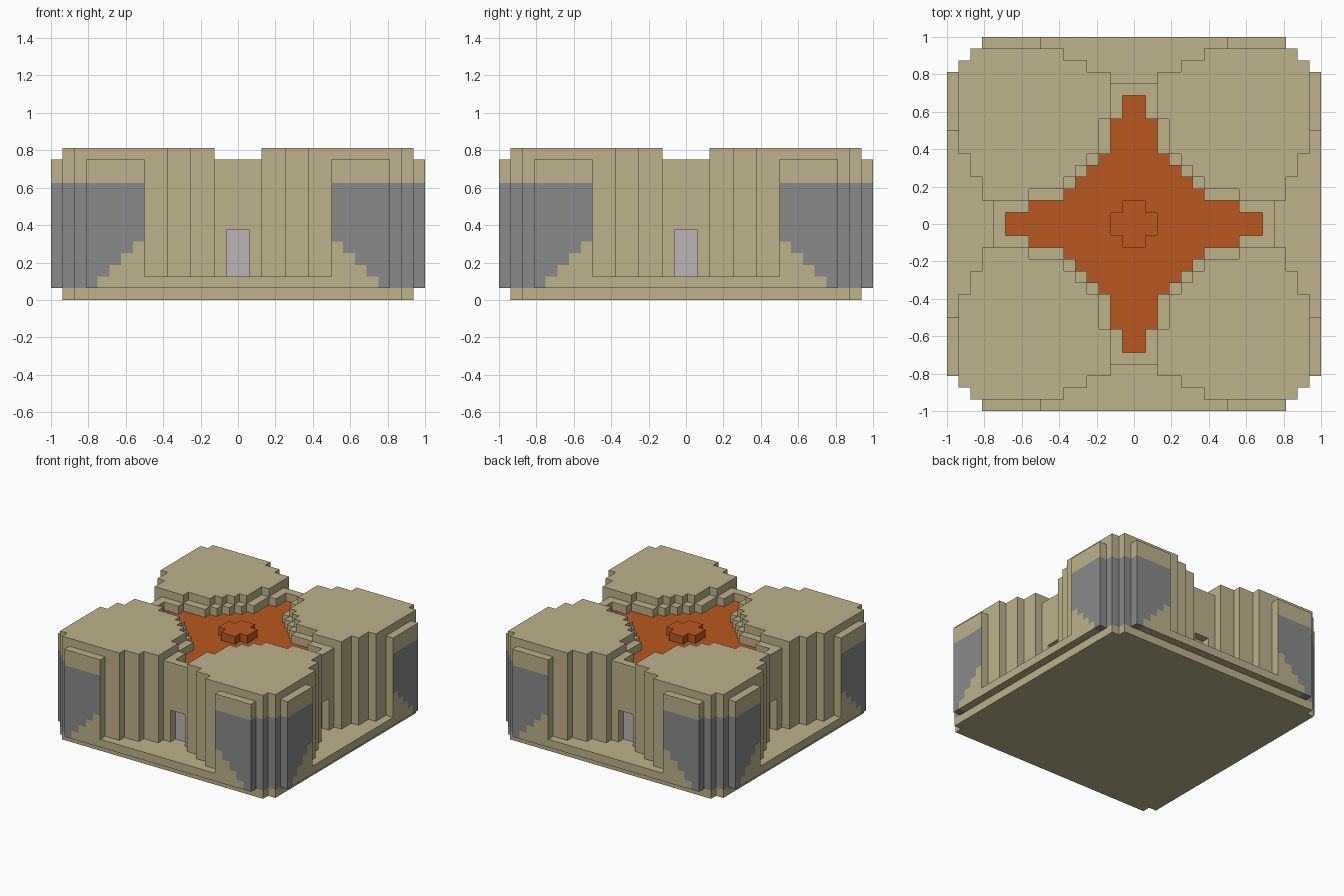
import bpy
import bmesh
from mathutils import Vector

cube = bpy.data.objects.get("Cube")
if cube:
    bpy.data.objects.remove(cube, do_unlink=True)

U = 1 / 16  # one block


def material(name, rgb):
    m = bpy.data.materials.new(name)
    m.use_nodes = True
    m.diffuse_color = (*rgb, 1)
    m.node_tree.nodes["Principled BSDF"].inputs["Base Color"].default_value = (*rgb, 1)
    return m


sand = material("sandstone", (0.51, 0.445, 0.258))
grey = material("grey_stone", (0.254, 0.254, 0.254))
orange = material("orange_clay", (0.491, 0.098, 0.0144))
lilac = material("pale_door", (0.515, 0.456, 0.468))


def quadrant(octant):
    """Mirror a half-quadrant outline across the diagonal."""
    mirrored = [(y, x) for x, y in reversed(octant)]
    return octant + (mirrored[1:] if mirrored[0] == octant[-1] else mirrored)


def turn(points, times):
    for _ in range(times):
        points = [(y, -x) for x, y in points]
    return points


def full(octant):
    return [p for i in range(4) for p in turn(quadrant(octant), i)]


def prism(name, outlines, z0, z1, *mats):
    """Extrude block-unit outlines from z0 to z1."""
    bm = bmesh.new()
    for outline in outlines:
        face = bm.faces.new([bm.verts.new((x * U, y * U, z0 * U)) for x, y in outline])
        top = bmesh.ops.extrude_face_region(bm, geom=[face])["geom"]
        verts = [g for g in top if isinstance(g, bmesh.types.BMVert)]
        bmesh.ops.translate(bm, verts=verts, vec=(0, 0, (z1 - z0) * U))
    bmesh.ops.recalc_face_normals(bm, faces=bm.faces)
    mesh = bpy.data.meshes.new(name)
    bm.to_mesh(mesh)
    bm.free()
    for m in mats:
        mesh.materials.append(m)
    ob = bpy.data.objects.new(name, mesh)
    bpy.context.collection.objects.link(ob)
    return ob


def carve(ob, cutters):
    for c in cutters:
        mod = ob.modifiers.new("carve", "BOOLEAN")
        mod.operation, mod.solver, mod.object = "DIFFERENCE", "EXACT", c
    bpy.context.view_layer.update()
    ev = ob.evaluated_get(bpy.context.evaluated_depsgraph_get())
    mesh = bpy.data.meshes.new_from_object(ev)
    ob.modifiers.clear()
    ob.data = mesh
    mesh.materials.clear()
    for m in (sand, grey, orange, lilac):
        mesh.materials.append(m)
    for c in cutters:
        bpy.data.objects.remove(c, do_unlink=True)


def colour_index(face):
    c, n = face.calc_center_median(), face.normal
    a, b = sorted((abs(c.x), abs(c.y)))
    if n.z > 0.5:
        return 2 if abs(c.z - 11 * U) < 0.01 else 0
    if n.z < -0.5:
        return 1 if a > 12 * U else 0
    if abs(b - 11 * U) < 0.01 and a < U and c.z < 6 * U:
        return 3
    # stepped grey cladding on the outer corners
    if (b > 0.99 or a > 0.8) and a > 8 * U:
        start = max(1, 13 - int(a / U))
        return 1 if start * U < c.z < 10 * U else 0
    return 0


def paint(ob, everywhere=False):
    """Cut cladding outlines into the outer faces, then colour by rule."""
    bm = bmesh.new()
    bm.from_mesh(ob.data)
    planes = [(Vector((0, 0, 1)), z) for z in (3, 4, 5, 10)]
    for axis in (Vector((1, 0, 0)), Vector((0, 1, 0))):
        planes += [(axis, s * k) for k in range(9, 13) for s in (-1, 1)]
    for axis, d in planes:
        faces = []
        for f in bm.faces:
            c = f.calc_center_median()
            side = abs(f.normal.z) < 0.5
            if everywhere or (side and (max(abs(c.x), abs(c.y)) > 0.99
                                        or min(abs(c.x), abs(c.y)) > 0.8)):
                faces.append(f)
        geom = set(faces)
        for f in faces:
            geom.update(f.edges)
            geom.update(f.verts)
        bmesh.ops.bisect_plane(bm, geom=list(geom), dist=1e-5,
                               plane_co=axis * d * U, plane_no=axis)
    bm.normal_update()
    for f in bm.faces:
        f.material_index = colour_index(f)
    bm.to_mesh(ob.data)
    bm.free()


# Stepped base
corner = [(14, 15), (14, 14)]
prism("foot_slab", [full(corner)], 0, 1, sand)
plate = prism("base_plate", [full([(13, 16), (13, 15)] + corner)], 1, 2, sand, grey)
paint(plate, everywhere=True)

# Main body with scalloped sides, a sunken court and four doorways
scallop = [(2, 13), (4, 13), (4, 14), (6, 14), (6, 15)]
body = prism("body", [full([(2, 12)] + scallop + [(8, 15), (8, 16), (13, 16), (13, 15)] + corner)],
             2, 12, sand)
court = prism("court_cutter", [full([(1, 11), (1, 9), (2, 9), (2, 6), (3, 6), (3, 5), (4, 5), (4, 4)])],
              11, 14)
door = [(-1, 11), (-1, 14), (1, 14), (1, 11)]
doors = prism("door_cutter", [turn(door, i) for i in range(4)], 1, 6)
carve(body, [court, doors])
paint(body)

# Raised roof pads on the four corners
inner = [(2, 9), (3, 9), (3, 6), (4, 6), (4, 5), (5, 5)]
pad = quadrant(scallop + corner) + quadrant(inner)[::-1]
for i, name in enumerate(("back_left", "front_left", "front_right", "back_right")):
    prism("roof_pad_" + name, [turn(pad, i)], 12, 13, sand)

# Cross-shaped block in the middle of the court
prism("court_cross", [full([(1, 2), (1, 1)])], 11, 12, orange)
